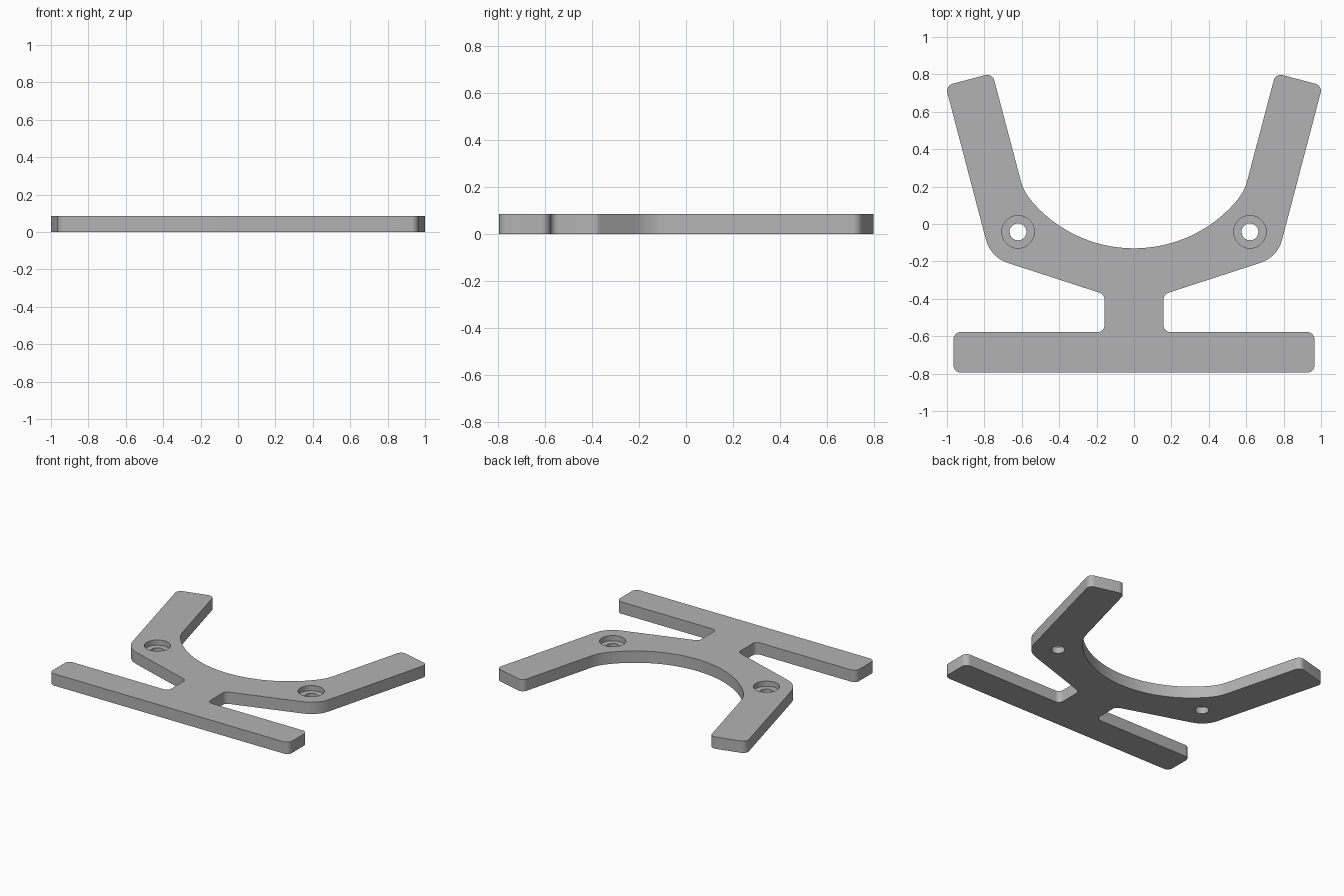
import bpy, bmesh, math
from mathutils import Vector

cube = bpy.data.objects.get("Cube")
if cube:
    bpy.data.objects.remove(cube)

HEIGHT = 0.086
HOLE = (0.62, -0.042)

grey = bpy.data.materials.new("plain grey")
grey.use_nodes = True
grey.diffuse_color = (0.45, 0.45, 0.45, 1)
grey.node_tree.nodes["Principled BSDF"].inputs["Base Color"].default_value = grey.diffuse_color


def fillet(before, corner, after, radius):
    """Arc points that round one corner."""
    c = Vector(corner)
    a = (Vector(before) - c).normalized()
    b = (Vector(after) - c).normalized()
    half = a.angle(b) / 2
    centre = c + (a + b).normalized() * radius / math.sin(half)
    start = c + a * radius / math.tan(half) - centre
    end = c + b * radius / math.tan(half) - centre
    sweep = math.pi - 2 * half
    if start.x * end.y - start.y * end.x < 0:
        sweep = -sweep
    steps = max(6, int(abs(sweep) * 8))
    points = []
    for i in range(steps + 1):
        t = sweep * i / steps
        points.append(centre + Vector((start.x * math.cos(t) - start.y * math.sin(t),
                                       start.x * math.sin(t) + start.y * math.cos(t))))
    return points


# Corners of the left half, from foot to arm: x, y, rounding radius
corners = [
    (0.965, -0.795, 0.04), (0.965, -0.577, 0.04),      # foot bar
    (0.158, -0.577, 0.035), (0.158, -0.376, 0.04),     # neck
    (0.767, -0.178, 0.177),                            # elbow around the hole
    (1.008, 0.74, 0.04), (0.757, 0.806, 0.04),         # arm tip
    (0.59, 0.173, 0.265),                              # arm meets the cradle
]

# Round cradle between the arms
cradle_radius, cradle_y, cradle_end = 0.72, 0.59, math.radians(50)
cradle = [Vector((cradle_radius * math.sin(a), cradle_y - cradle_radius * math.cos(a)))
          for a in (cradle_end * (1 - i / 24) for i in range(1, 24))]

path = [(0, -0.795)] + [c[:2] for c in corners] + [cradle[0]]
half = []
for i, (x, y, r) in enumerate(corners):
    half += fillet(path[i], (x, y), path[i + 2], r)
half += cradle
middle = [Vector((0, cradle_y - cradle_radius))]
outline = half + middle + [Vector((-p.x, p.y)) for p in reversed(half)]

# Plate
bm = bmesh.new()
face = bm.faces.new([bm.verts.new((p.x, p.y, 0)) for p in outline])
top = bmesh.ops.extrude_face_region(bm, geom=[face])["geom"]
bmesh.ops.translate(bm, vec=(0, 0, HEIGHT),
                    verts=[v for v in top if isinstance(v, bmesh.types.BMVert)])
bmesh.ops.recalc_face_normals(bm, faces=bm.faces)
mesh = bpy.data.meshes.new("cradle_plate")
bm.to_mesh(mesh)
bm.free()
mesh.materials.append(grey)
plate = bpy.data.objects.new("cradle_plate", mesh)
bpy.context.collection.objects.link(plate)


def drill(radius, bottom, x):
    """Cut a round hole from the given height up through the top."""
    depth = 0.2
    bpy.ops.mesh.primitive_cylinder_add(vertices=48, radius=radius, depth=depth,
                                        location=(x, HOLE[1], bottom + depth / 2))
    cutter = bpy.context.object
    cutter.name = "hole_cutter"
    cutter.hide_render = True
    cutter.data.materials.append(grey)
    mod = plate.modifiers.new("hole", "BOOLEAN")
    mod.operation = "DIFFERENCE"
    mod.solver = "EXACT"
    mod.object = cutter
    bpy.context.view_layer.objects.active = plate
    bpy.ops.object.modifier_apply(modifier=mod.name)
    bpy.data.objects.remove(cutter)


# Counterbored screw holes
for side in (-1, 1):
    drill(0.087, HEIGHT - 0.038, side * HOLE[0])
    drill(0.045, -0.05, side * HOLE[0])

bpy.ops.object.select_all(action="DESELECT")
plate.select_set(True)
bpy.context.view_layer.objects.active = plate
bpy.ops.object.shade_smooth_by_angle(angle=math.radians(30))
